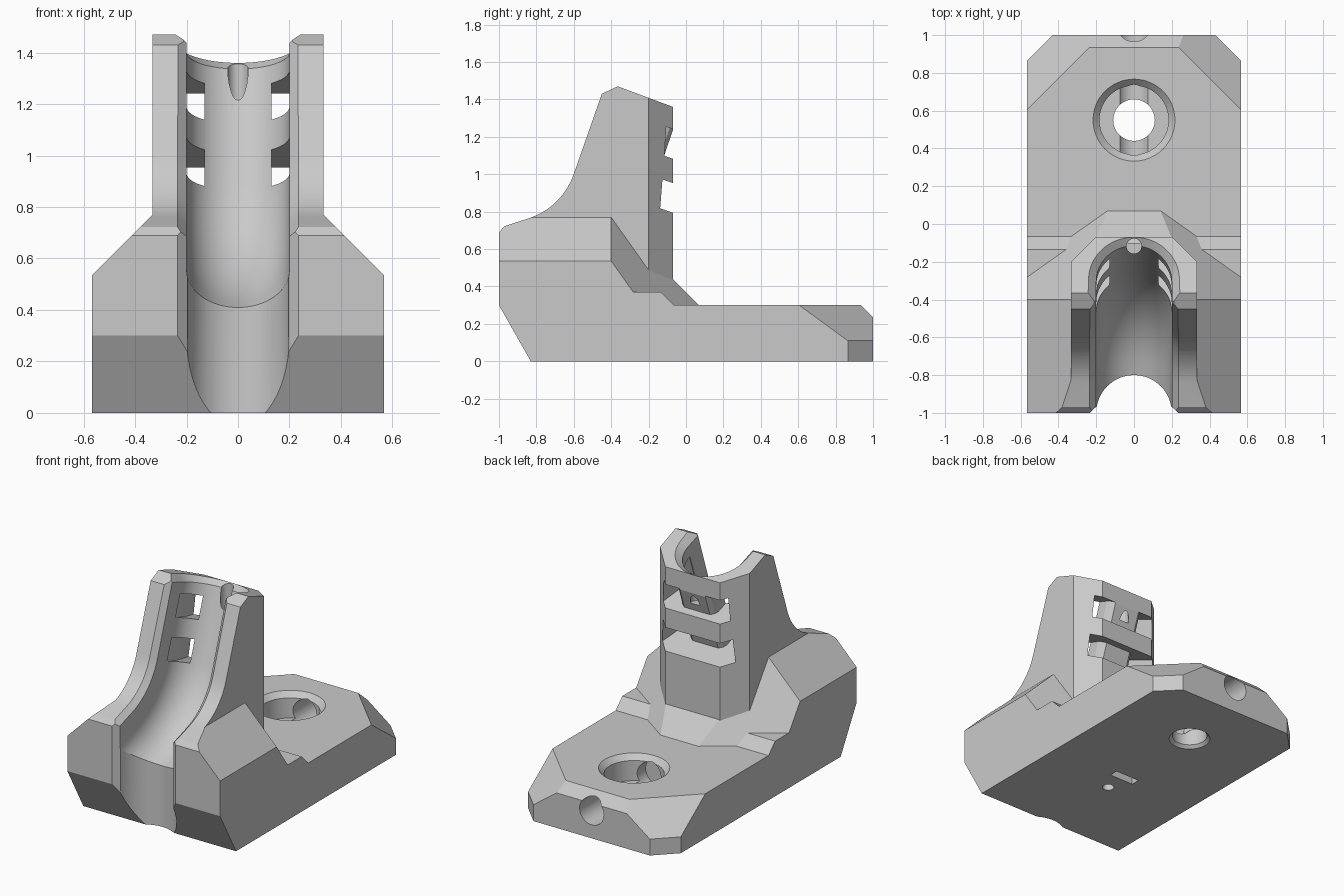
import bpy, bmesh
from math import sin, cos, pi, radians
from mathutils import Vector

if "Cube" in bpy.data.objects:
    bpy.data.objects.remove(bpy.data.objects["Cube"])

grey = bpy.data.materials.new("plain_grey")
grey.use_nodes = True
grey.diffuse_color = (0.59, 0.59, 0.59, 1)
grey.node_tree.nodes["Principled BSDF"].inputs["Base Color"].default_value = (0.59, 0.59, 0.59, 1)


def finish(name, bm):
    """Turn a closed bmesh into an object with outward normals."""
    bmesh.ops.remove_doubles(bm, verts=bm.verts, dist=1e-5)
    bmesh.ops.recalc_face_normals(bm, faces=bm.faces)
    if bm.calc_volume(signed=True) < 0:
        bmesh.ops.reverse_faces(bm, faces=bm.faces)
    mesh = bpy.data.meshes.new(name)
    bm.to_mesh(mesh)
    bm.free()
    mesh.materials.append(grey)
    obj = bpy.data.objects.new(name, mesh)
    bpy.context.collection.objects.link(obj)
    return obj


def skin(rings):
    """Closed solid through rings of equal length."""
    bm = bmesh.new()
    loops = [[bm.verts.new(p) for p in ring] for ring in rings]
    for a, b in zip(loops, loops[1:]):
        for i in range(len(a)):
            j = (i + 1) % len(a)
            bm.faces.new((a[i], a[j], b[j], b[i]))
    bm.faces.new(loops[0][::-1])
    bm.faces.new(loops[-1])
    return bm


def clip(bm, planes):
    """Keep the part of a solid where normal . p <= d."""
    for n, d in planes:
        n = Vector(n)
        bmesh.ops.bisect_plane(bm, geom=bm.verts[:] + bm.edges[:] + bm.faces[:], dist=1e-6,
                               plane_co=n * (d / n.length_squared), plane_no=n, clear_outer=True)
        bmesh.ops.holes_fill(bm, edges=[e for e in bm.edges if e.is_boundary], sides=0)
    return bm


def block(name, y0, y1, z1, planes):
    corners = [(-HALF, y0), (HALF, y0), (HALF, y1), (-HALF, y1)]
    return finish(name, clip(skin([[(x, y, z) for x, y in corners] for z in (0, z1)]), planes))


def both(x, y, z, d):
    return [((x, y, z), d), ((-x, y, z), d)]


def lathe(name, steps, place, sides=48):
    """Round solid from (height, radius) steps."""
    return finish(name, skin([[place(r * cos(2 * pi * i / sides), r * sin(2 * pi * i / sides), h)
                               for i in range(sides)] for h, r in steps]))


def volume(mesh):
    bm = bmesh.new()
    bm.from_mesh(mesh)
    size = bm.calc_volume(signed=True)
    bm.free()
    return size


def combine(target, tool, operation):
    """Apply a boolean, taking the first solver and facing that gives a sensible volume."""
    before = volume(target.data)
    low, high = (0.6, 1) if operation == 'DIFFERENCE' else (1, 3)
    mod = target.modifiers.new(operation, 'BOOLEAN')
    mod.operation, mod.object = operation, tool
    for solver in ('MANIFOLD', 'EXACT', 'EXACT'):
        mod.solver = solver
        bpy.context.view_layer.update()
        mesh = bpy.data.meshes.new_from_object(
            target.evaluated_get(bpy.context.evaluated_depsgraph_get()))
        if before * low < volume(mesh) < before * high - 1e-6:
            target.data = mesh
            break
        if solver == 'EXACT':
            tool.data.flip_normals()
    target.modifiers.clear()
    bpy.data.objects.remove(tool)


HALF = 0.567
# The cradle leans back, then sweeps forward around this centre (y, z)
CENTRE = Vector((-0.957, 1.123))
LEAN, SWEEP = radians(19), radians(72)
FRONT_R, BORE_R, GAP = 0.377, 0.727, 0.2
ANGLES = [LEAN + (SWEEP - LEAN) * i / 12 for i in range(13)]


def facing(t):
    return Vector((-cos(t), sin(t)))


def down(t):
    return Vector((-sin(t), -cos(t)))


# Shoulders sloping to the front, sides and rear
body = block("shoulders", -1, 0.3, 0.77,
             [((0, -1, -0.567), 0.83), ((0, 1, 1), 0.37),
              ((0, -0.325, 1), 0.7225 + 0.325 * 0.97), ((0, -1.08, 1), 0.69 + 1.08)]
             + both(1, 0, 1, 1.103) + both(1, 1.41, 1, 0.539))

# Base plate with cut rear corners
plate = block("base_plate", -0.5, 1, 0.3,
              [((0, 1, 1), 1.235)] + both(1, 1, 0, 1.432)
              + both(1, 1, 1.368, 1.172 + 0.3 * 1.368))
step = block("step", -0.6, 0.1, 0.37, [((0, 1, 1), 0.235)])

# Upright with curved front outline and chamfered rear corners
outline = [(-0.07, 0.1), (-0.07, 1.36), (-0.365, 1.47), (-0.45, 1.43)]
outline += [tuple(CENTRE - facing(t) * FRONT_R) for t in ANGLES] + [(-0.84, 0.6), (-0.6, 0.1)]
upright = finish("upright", clip(skin([[(x, y, z) for y, z in outline] for x in (-0.333, 0.333)]),
                                 both(1, 1, 0, 0.133)))
for part in (plate, step, upright):
    combine(body, part, 'UNION')

# Swept U-shaped channel with flared lips
top = CENTRE - facing(LEAN) * BORE_R - down(LEAN) * 0.511


def channel_ring(point, t, grow=0):
    r, f = GAP + grow, facing(t)
    arc = [(r * cos(pi * i / 32), GAP - r * sin(pi * i / 32)) for i in range(33)]
    ring = [(r + 0.185, 0.5), (r, 0.315)] + arc + [(-r, 0.315), (-r - 0.185, 0.5)]
    return [(x, point.x + f.x * n, point.y + f.y * n) for x, n in ring]


rings = [channel_ring(top - down(LEAN) * s, LEAN, g)
         for s, g in ((0.2, 0.23), (0, 0.033), (-0.035, 0))]
rings += [channel_ring(CENTRE - facing(t) * BORE_R, t) for t in ANGLES]
rings.append(channel_ring(CENTRE - facing(SWEEP) * BORE_R + down(SWEEP) * 0.6, SWEEP))
cutters = [finish("channel_cutter", skin(rings))]

# Upright groove in the front face, with chamfered edges
groove = [(0.4, -1.165), (0.235, -1)]
groove += [(GAP * cos(radians(a)), -1 + GAP * sin(radians(a))) for a in range(10, 171, 5)]
groove += [(-0.235, -1), (-0.4, -1.165)]
cutters.append(finish("groove_cutter", skin([[(x, y, z) for x, y in groove]
                                             for z in (-0.1, 0.95)])))

# Two strap slots wrapping the back wall
half = [(0.32, -0.3), (0.25, -0.08), (0.205, 0.1), (0.205, 0.2), (0.13, 0.2), (0.13, -0.03),
        (0.12, -0.055), (0.095, -0.075)]
slot = half + [(-x, n) for x, n in reversed(half)]
f = facing(LEAN)
for u in (0.11, 0.383):
    ends = [top + down(LEAN) * v for v in (u, u + 0.15)]
    cutters.append(finish("slot_cutter", skin([[(x, p.x + f.x * n, p.y + f.y * n)
                                                for x, n in slot] for p in ends])))

# Wire notch in the rim, screw hole with counterbore, cross hole and underside pockets
pocket = [(-0.09, -0.125), (0.09, -0.125), (0.09, -0.065), (-0.09, -0.065)]
cutters += [
    lathe("notch_cutter", [(1.15, 0.04), (1.6, 0.04)], lambda a, b, h: (a, b - 0.117, h), 24),
    lathe("screw_cutter", [(-0.1, 0.23), (0.02, 0.11), (0.13, 0.11), (0.13, 0.183), (0.265, 0.183),
                           (0.3, 0.217), (0.4, 0.317)], lambda a, b, h: (a, b + 0.55, h)),
    lathe("cross_cutter", [(0.3, 0.09), (1.2, 0.09)], lambda a, b, h: (a, h, b + 0.18), 32),
    lathe("pin_cutter", [(-0.1, 0.037), (0.15, 0.037)], lambda a, b, h: (a, b - 0.255, h), 24),
    finish("pocket_cutter", skin([[(x, y, z) for x, y in pocket] for z in (-0.1, 0.12)])),
]
for cutter in cutters:
    cutter.hide_render = True
    combine(body, cutter, 'DIFFERENCE')

body.name = "cradle_mount"
bpy.ops.object.select_all(action='DESELECT')
body.select_set(True)
bpy.context.view_layer.objects.active = body
bpy.ops.object.shade_smooth_by_angle(angle=radians(18))
